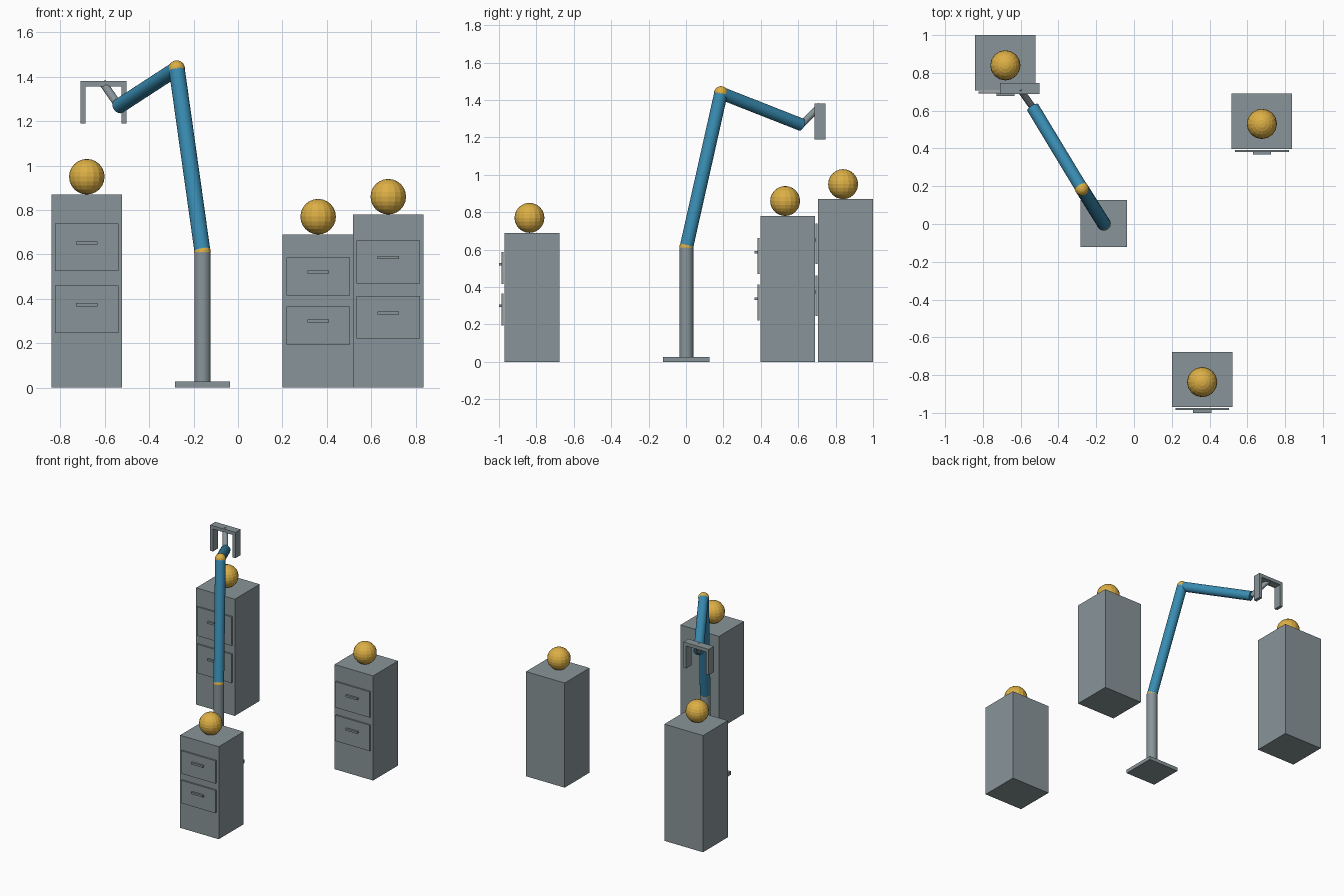
import bpy
from mathutils import Vector

if "Cube" in bpy.data.objects:
    bpy.data.objects.remove(bpy.data.objects["Cube"])


def material(name, rgb):
    m = bpy.data.materials.new(name)
    m.diffuse_color = (*rgb, 1)
    m.use_nodes = True
    m.node_tree.nodes["Principled BSDF"].inputs["Base Color"].default_value = m.diffuse_color
    return m


GREY = material("steel grey", (0.25, 0.30, 0.32))
BLUE = material("arm blue", (0.04, 0.26, 0.44))
GOLD = material("gold", (0.72, 0.43, 0.06))


def finish(name, mat):
    ob = bpy.context.object
    ob.name = name
    ob.data.materials.append(mat)
    return ob


def box(name, centre, size, mat=GREY):
    bpy.ops.mesh.primitive_cube_add(size=1, location=centre)
    bpy.context.object.scale = size
    return finish(name, mat)


def ball(name, centre, r, mat=GOLD):
    bpy.ops.mesh.primitive_uv_sphere_add(segments=16, ring_count=12, radius=r, location=centre)
    return finish(name, mat)


def rod(name, a, b, r, mat):
    a, b = Vector(a), Vector(b)
    d = b - a
    bpy.ops.mesh.primitive_cylinder_add(vertices=24, radius=r, depth=d.length, location=(a + b) / 2)
    ob = finish(name, mat)
    ob.rotation_euler = d.to_track_quat('Z', 'Y').to_euler()
    bpy.ops.object.shade_smooth_by_angle()
    return ob


# Filing cabinets, each with two drawers, handles and a ball on top
def cabinet(label, x, y, h):
    box(f"{label}_cabinet", (x, y + 0.0135, h / 2), (0.319, 0.293, h))
    for level, frac in (("lower", 0.406), ("upper", 0.726)):
        z = h * frac
        box(f"{label}_{level}_drawer", (x, y - 0.143, z), (0.285, 0.011, h * 0.247))
        box(f"{label}_{level}_handle", (x, y - 0.155, z + 0.02), (0.096, 0.015, 0.014))
    ball(f"{label}_ball", (x, y, h + 0.08), 0.08)


cabinet("left", -0.681, 0.84, 0.87)
cabinet("front", 0.361, -0.837, 0.69)
cabinet("right", 0.677, 0.53, 0.78)

# Robot arm: base, column, two links and ball joints
shoulder = (-0.16, 0.002, 0.612)
elbow = (-0.276, 0.187, 1.437)
wrist = (-0.536, 0.617, 1.268)
grip = (-0.606, 0.717, 1.369)
box("arm_base", (-0.16, 0.002, 0.0135), (0.248, 0.248, 0.027))
rod("column", (-0.16, 0.002, 0.02), shoulder, 0.037, GREY)
rod("upper_arm", shoulder, elbow, 0.036, BLUE)
rod("forearm", elbow, wrist, 0.034, BLUE)
rod("wrist_rod", wrist, grip, 0.018, GREY)
ball("shoulder_joint", shoulder, 0.0375)
ball("elbow_joint", elbow, 0.037)

# Gripper: crossbar with two fingers
gx, gy = grip[0], grip[1]
box("gripper_bar", (gx, gy, 1.3685), (0.209, 0.06, 0.025))
for side, s in (("left", -1), ("right", 1)):
    box(f"{side}_finger", (gx + s * 0.093, gy, 1.273), (0.023, 0.06, 0.168))
